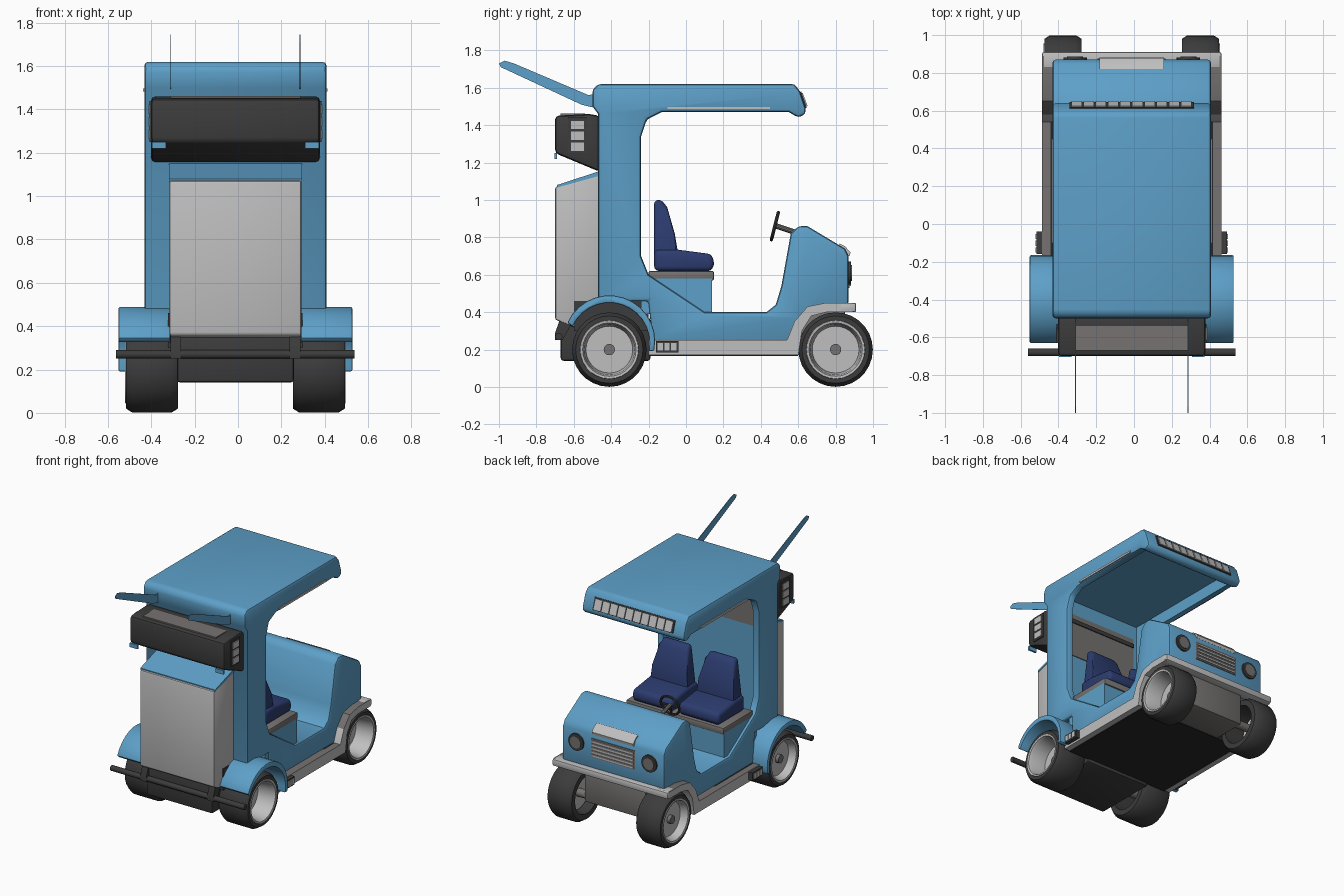
import bpy, bmesh, math
from mathutils import Matrix, Vector

if "Cube" in bpy.data.objects:
    bpy.data.objects.remove(bpy.data.objects["Cube"])

CX = -0.012   # the body sits slightly off the centre line
parts = []


def material(name, r, g, b):
    m = bpy.data.materials.new(name)
    m.use_nodes = True
    m.diffuse_color = (r, g, b, 1)
    bsdf = next(n for n in m.node_tree.nodes if n.type == 'BSDF_PRINCIPLED')
    bsdf.inputs["Base Color"].default_value = (r, g, b, 1)
    return m


BLUE = material("sky_blue_paint", 0.11, 0.35, 0.58)
LIGHT = material("light_grey", 0.52, 0.52, 0.52)
MID = material("warm_grey", 0.18, 0.17, 0.165)
DARK = material("dark_grey", 0.045, 0.045, 0.045)
BLACK = material("underside_black", 0.02, 0.02, 0.02)
NAVY = material("navy_fabric", 0.025, 0.045, 0.16)


def finish(name, bm, mat, bevel=0, segments=2):
    bmesh.ops.recalc_face_normals(bm, faces=bm.faces)
    me = bpy.data.meshes.new(name)
    bm.to_mesh(me)
    bm.free()
    ob = bpy.data.objects.new(name, me)
    bpy.context.collection.objects.link(ob)
    me.materials.append(mat)
    if bevel:
        mod = ob.modifiers.new("bevel", 'BEVEL')
        mod.width, mod.segments = bevel, segments
        mod.limit_method = 'ANGLE'
        mod.angle_limit = math.radians(40)
    parts.append(ob)
    return ob


def prism(name, pts, x0, x1, mat, bevel=0, segments=2):
    """Side profile of (y, z) points extruded across x."""
    bm = bmesh.new()
    face = bm.faces.new([bm.verts.new((CX + x0, y, z)) for y, z in pts])
    ext = bmesh.ops.extrude_face_region(bm, geom=[face])["geom"]
    bmesh.ops.translate(bm, vec=(x1 - x0, 0, 0),
                        verts=[v for v in ext if isinstance(v, bmesh.types.BMVert)])
    return finish(name, bm, mat, bevel, segments)


def box(name, x0, x1, y0, y1, z0, z1, mat, bevel=0):
    return prism(name, [(y0, z0), (y1, z0), (y1, z1), (y0, z1)], x0, x1, mat, bevel)


def rod(name, a, b, r, mat, sides=20):
    a, b = Vector(a), Vector(b)
    bm = bmesh.new()
    rot = (b - a).to_track_quat('Z', 'Y').to_matrix().to_4x4()
    bmesh.ops.create_cone(bm, cap_ends=True, segments=sides, radius1=r, radius2=r,
                          depth=(b - a).length,
                          matrix=Matrix.Translation((a + b) / 2 + Vector((CX, 0, 0))) @ rot)
    return finish(name, bm, mat)


def lathe(name, pts, y, z, mat, closed):
    """(x, radius) profile turned around a line along x."""
    bm = bmesh.new()
    vs = [bm.verts.new((CX + x, y, z + r)) for x, r in pts]
    es = [bm.edges.new(p) for p in zip(vs, vs[1:])]
    if closed:
        es.append(bm.edges.new((vs[-1], vs[0])))
    bmesh.ops.spin(bm, geom=vs + es, cent=(CX, y, z), axis=(1, 0, 0),
                   angle=math.tau, steps=28)
    bmesh.ops.remove_doubles(bm, verts=bm.verts, dist=0.0005)
    return finish(name, bm, mat)


# body shell: floor, nose, pillar and roof in one profile, hollowed inside
nose = [(-.18, .24), (.58, .24), (.62, .36), (.68, .42), (.87, .44), (.87, .7),
        (.85, .74), (.65, .86), (.6, .86), (.56, .82), (.51, .54), (.48, .44), (.43, .4)]
opening = [(.1, .4), (-.2, .6), (-.24, .7), (-.24, 1.34), (-.21, 1.43), (-.13, 1.47)]
roof = [(.55, 1.47), (.6, 1.44), (.64, 1.46), (.64, 1.49), (.61, 1.58), (.58, 1.62),
        (-.47, 1.62), (-.5, 1.59), (-.5, 1.5), (-.47, 1.46), (-.47, .46), (-.2, .46)]
body = prism("body_shell", nose + opening + roof, -.42, .42, BLUE, .018)
cutter = prism("cabin_cutter", [(-.43, .41), (.35, .41), (.35, 1.3), (.57, 1.3),
                                (.57, 1.56), (-.43, 1.56)], -.37, .37, BLUE)
parts.remove(cutter)
cutter.hide_render = True
cutter.hide_set(True)
cut = body.modifiers.new("cabin", 'BOOLEAN')
cut.operation, cut.object, cut.solver = 'DIFFERENCE', cutter, 'EXACT'

# rear cabin panel
box("rear_window_panel", -.34, .34, -.435, -.424, 1.12, 1.45, MID)
box("rear_window_strip", -.34, .34, -.425, -.417, 1.38, 1.41, DARK)

# cargo box with a blue sloping lid
prism("cargo_box", [(-.7, .36), (-.7, 1.07), (-.46, 1.14), (-.46, .32), (-.6, .32)],
      -.305, .305, LIGHT, .012)
prism("cargo_lid", [(-.69, 1.066), (-.69, 1.08), (-.46, 1.155), (-.46, 1.13)],
      -.307, .307, BLUE)

# upper rear housing with side vents
prism("rear_housing", [(-.7, 1.25), (-.7, 1.45), (-.52, 1.46), (-.46, 1.45),
                       (-.46, 1.15)], -.39, .39, DARK, .02)
box("housing_top_trim", -.3, .3, -.67, -.54, 1.452, 1.461, MID)

# underside and chassis
box("floor_pan", -.43, .43, -.2, .6, .165, .25, BLACK)
box("rear_chassis", -.27, .27, -.67, -.19, .14, .37, DARK, .015)
box("front_chassis", -.25, .25, .58, .85, .17, .42, MID, .01)
box("front_bumper", -.475, .475, .82, .91, .4, .45, LIGHT, .01)

# seats, board and seat base
box("seat_base", -.4, .4, -.24, .14, .39, .58, BLUE)
box("seat_board", -.4, .4, -.2, .15, .57, .62, MID, .008)
for s, side in ((-1, "right"), (1, "left")):
    x = s * .19
    prism(side + "_seat_cushion", [(-.17, .62), (.14, .62), (.15, .66), (.14, .71),
                                   (-.05, .735), (-.17, .735)], x - .165, x + .165, NAVY, .025, 3)
    back = prism(side + "_seat_back", [(-.17, .64), (-.04, .7), (-.06, .82), (-.1, .96),
                                       (-.13, 1), (-.17, 1)], x - .155, x + .155, NAVY, .025, 3)
    for v in back.data.vertices:          # narrow the headrest
        if v.co.z > .9:
            v.co.x = CX + x + (v.co.x - CX - x) * .72

# steering wheel
bpy.ops.mesh.primitive_torus_add(location=(CX - .19, .475, .86), rotation=(-1.82, 0, 0),
                                 major_radius=.075, minor_radius=.009,
                                 major_segments=24, minor_segments=8)
wheel = bpy.context.object
wheel.name = "steering_wheel"
wheel.data.materials.append(DARK)
parts.append(wheel)
rod("steering_column", (-.19, .47, .865), (-.19, .59, .825), .014, MID, 10)
rod("steering_spoke", (-.262, .475, .86), (-.118, .475, .86), .008, DARK, 8)
rod("steering_lower_spoke", (-.19, .475, .86), (-.19, .458, .79), .008, DARK, 8)

# nose details
box("grille", -.18, .18, .865, .875, .53, .67, MID)
for i in range(5):
    z = .54 + i * .026
    box(f"grille_slat_{i}", -.17, .17, .87, .882, z, z + .013, LIGHT)
prism("nose_trim", [(.845, .72), (.875, .7), (.88, .72), (.85, .752), (.82, .767), (.82, .75)],
      -.17, .17, LIGHT)

# roof light bar
prism("roof_light_frame", [(.6, 1.575), (.616, 1.58), (.646, 1.495), (.63, 1.485)],
      -.33, .33, DARK)
for i in range(10):
    x = -.32 + i * .0645
    prism(f"roof_light_{i}", [(.61, 1.568), (.624, 1.572), (.65, 1.503), (.635, 1.497)],
          x, x + .056, LIGHT)

# rear bumper bar
rod("rear_bumper_bar", (-.55, -.68, .27), (.55, -.68, .27), .02, DARK, 12)

# parts repeated on both sides
skirt = [(-.2, .25), (.54, .25), (.58, .35), (.65, .43), (.75, .45), (.89, .45),
         (.89, .4), (.75, .4), (.67, .38), (.62, .3), (.6, .17), (-.2, .17)]
arc = [math.radians(a) for a in range(-12, 160, 12)]
fender = [(-.41 + .245 * math.cos(a), .245 + .245 * math.sin(a)) for a in arc]
fender += [(-.41 + .215 * math.cos(a), .235 + .215 * math.sin(a)) for a in reversed(arc)]
for s, side in ((-1, "right"), (1, "left")):
    trim = prism(side + "_side_skirt", skirt, s * .37, s * .475, LIGHT)
    trim.data.materials.append(MID)
    for f in trim.data.polygons:          # darker tread on top
        f.material_index = int(f.normal.z > .5)
    prism(side + "_rear_fender", fender, s * .3, s * .54, BLUE, .008)
    box(side + "_fender_liner", s * .25, s * .31, -.6, -.2, .3, .46, DARK)
    prism(side + "_bumper_bracket", [(-.7, .25), (-.7, .29), (-.66, .4), (-.6, .44), (-.6, .36),
                                     (-.66, .25)], s * .25, s * .3, DARK)
    box(side + "_roof_trim", s * .41, s * .426, -.1, .45, 1.482, 1.497, LIGHT)

    # step light
    box(side + "_step_light", s * .46, s * .505, -.16, -.04, .185, .245, DARK)
    for i in range(3):
        y = -.152 + i * .036
        box(f"{side}_step_lens_{i}", s * .5, s * .51, y, y + .028, .195, .235, LIGHT)

    # housing vents
    prism(side + "_vent_frame", [(-.63, 1.25), (-.63, 1.44), (-.53, 1.44), (-.53, 1.25)],
          s * .38, s * .397, DARK)
    for i in range(3):
        z = 1.263 + i * .058
        box(f"{side}_vent_{i}", s * .39, s * .402, -.615, -.545, z, z + .044, LIGHT)
    box(side + "_housing_tab", s * .32, s * .385, -.704, -.69, 1.22, 1.25, BLUE)

    # raised rear blade
    prism(side + "_rear_blade", [(-.48, 1.57), (-.5, 1.495), (-.56, 1.51), (-.99, 1.71),
                                 (-1, 1.73), (-.97, 1.745), (-.92, 1.73), (-.52, 1.56)],
          s * .298 - .002, s * .298 + .002, BLUE)

    # headlights
    rod(side + "_headlight_rim", (s * .3, .86, .61), (s * .3, .882, .61), .062, DARK, 24)
    rod(side + "_headlight_lens", (s * .3, .86, .61), (s * .3, .887, .61), .043, MID, 24)

    # wheels
    for end, y, out in (("rear", -.41, .505), ("front", .8, .463)):
        inner = .265
        dish = out - (.05 if s < 0 else .13)
        tyre = [(out, .155), (out, .18), (out - .03, .199), (inner + .03, .199),
                (inner, .18), (inner, .14), (out - .02, .14)]
        rim = [(out - .004, .158), (out + .004, .155), (out + .002, .143),
               (out - .02, .135), (dish, .125), (dish, 0)]
        lathe(f"{end}_{side}_tyre", [(s * x, r) for x, r in tyre], y, .2, DARK, True)
        lathe(f"{end}_{side}_rim", [(s * x, r) for x, r in rim], y, .2, LIGHT, False)
        rod(f"{end}_{side}_hub", (s * (inner - .1), y, .2), (s * (dish + .025), y, .2), .03, MID)

# apply modifiers and smooth shallow angles
bpy.ops.object.select_all(action='DESELECT')
for ob in parts:
    ob.select_set(True)
bpy.context.view_layer.objects.active = body
bpy.ops.object.convert(target='MESH')
bpy.ops.object.shade_smooth_by_angle(angle=math.radians(35))
bpy.data.objects.remove(cutter)
